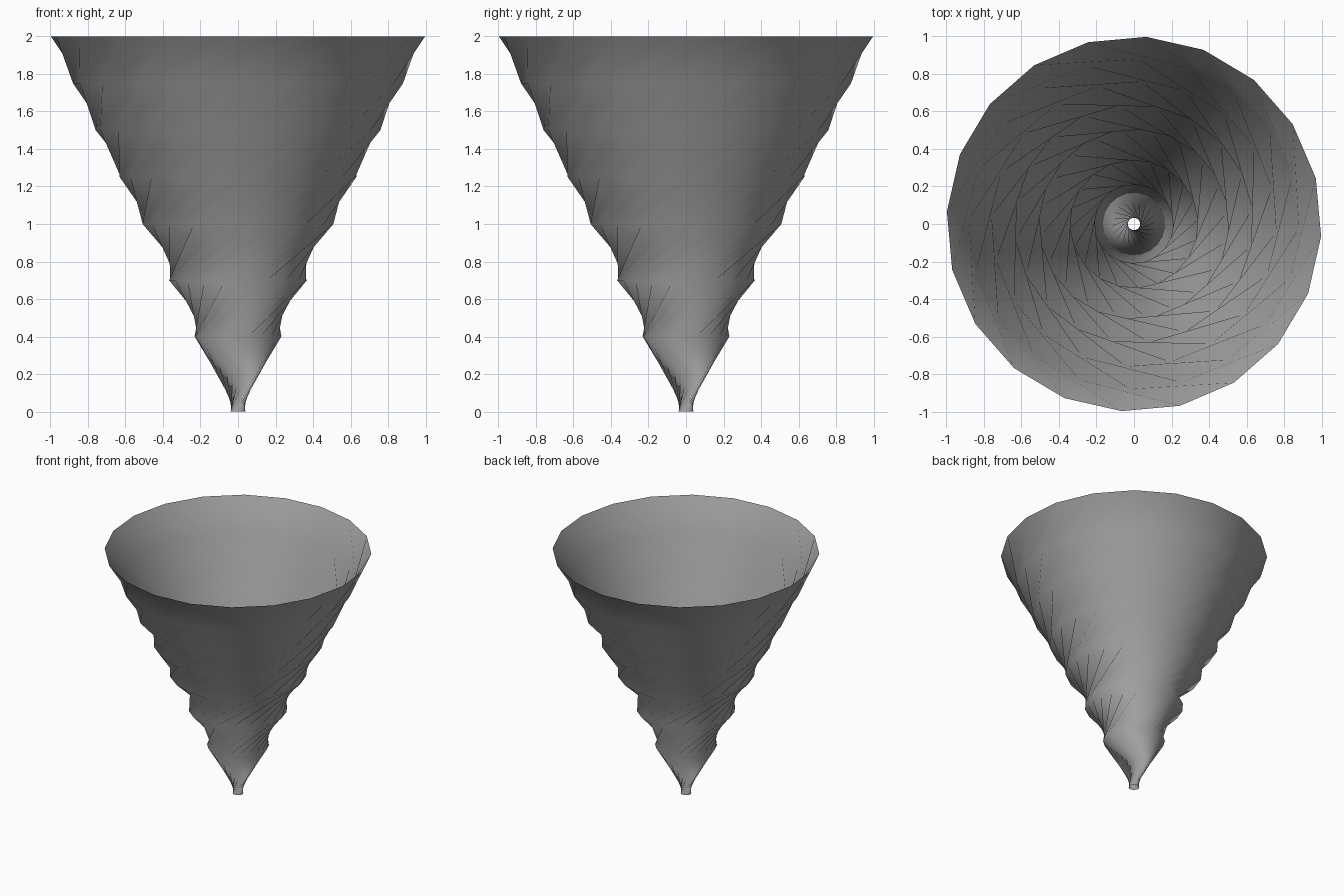
import bpy
import bmesh
from math import cos, sin, radians

cube = bpy.data.objects.get("Cube")
if cube:
    bpy.data.objects.remove(cube, do_unlink=True)

SIDES = 20

# Rings from rim to tip: height, radius, twist down to the next ring (degrees)
RINGS = [
    (2.0, 1.0, 15.5),
    (1.75, 0.88, 19.9),
    (1.5, 0.76, 25.4),
    (1.25, 0.636, 34.7),
    (1.0, 0.515, 55.7),
    (0.7, 0.37, 65),
    (0.4, 0.232, 100),
    (0.0, 0.04, 0),
]

# Plain grey surface
grey = bpy.data.materials.new("grey")
grey.use_nodes = True
color = (0.35, 0.35, 0.35, 1)
grey.diffuse_color = color
grey.node_tree.nodes["Principled BSDF"].inputs["Base Color"].default_value = color

# Open funnel: each ring is turned against the one above
bm = bmesh.new()
rings = []
angle = 14.2
for z, radius, twist in RINGS:
    turns = [radians(angle + k * 360 / SIDES) for k in range(SIDES)]
    rings.append([bm.verts.new((radius * cos(a), radius * sin(a), z)) for a in turns])
    angle -= twist

# Skin the bands with triangles whose diagonals follow the twist
for upper, lower in zip(rings, rings[1:]):
    for k in range(SIDES):
        n = (k + 1) % SIDES
        bm.faces.new((lower[k], lower[n], upper[n]))
        bm.faces.new((lower[k], upper[n], upper[k]))

for face in bm.faces:
    face.smooth = True

mesh = bpy.data.meshes.new("twisted_funnel")
bm.to_mesh(mesh)
bm.free()
mesh.materials.append(grey)
funnel = bpy.data.objects.new("twisted_funnel", mesh)
bpy.context.collection.objects.link(funnel)
